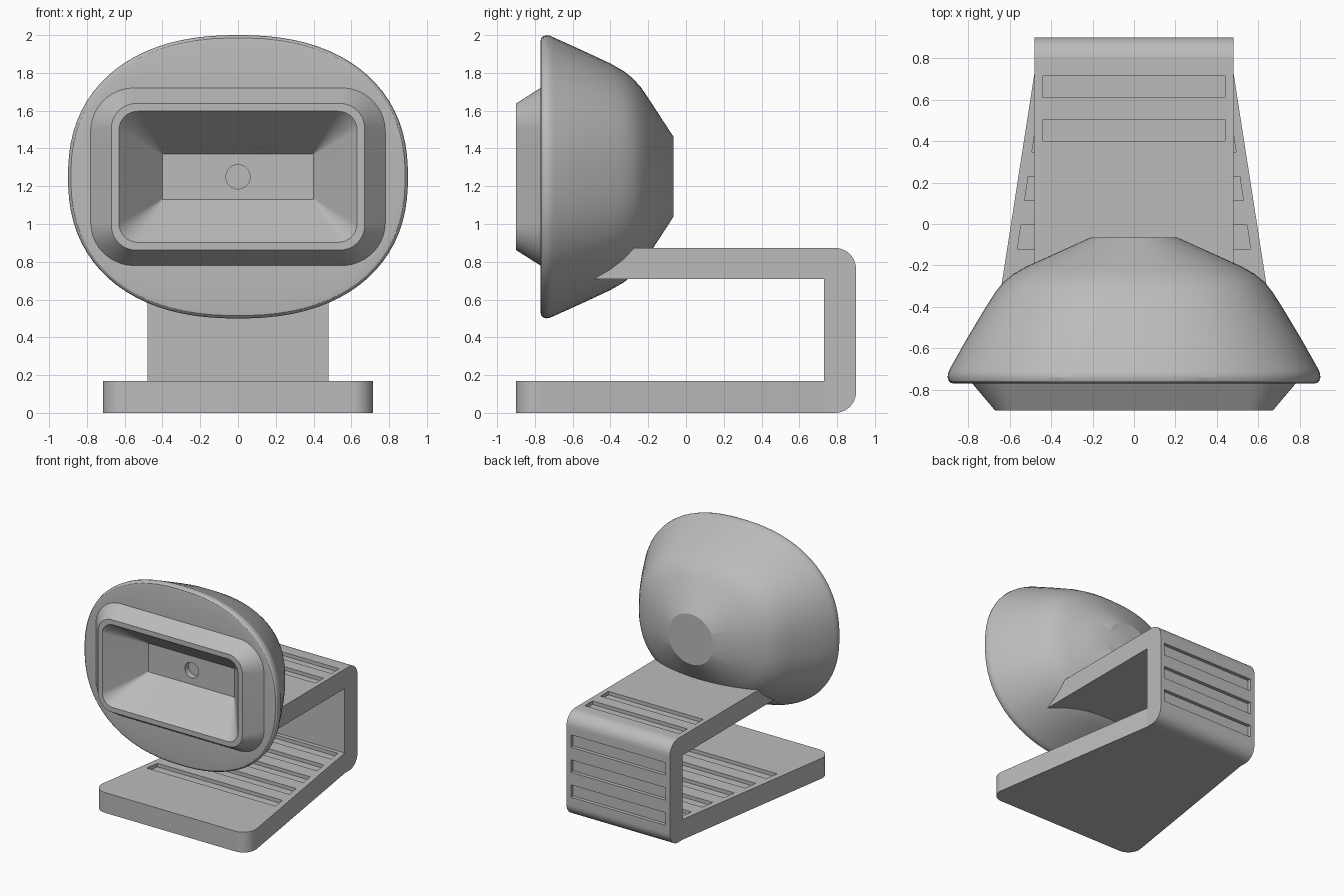
import bpy, bmesh
from math import sin, cos, pi, radians

if "Cube" in bpy.data.objects:
    bpy.data.objects.remove(bpy.data.objects["Cube"], do_unlink=True)

GREY = (0.5, 0.5, 0.5, 1)
mat = bpy.data.materials.new("plain grey")
mat.use_nodes = True
mat.diffuse_color = GREY
mat.node_tree.nodes["Principled BSDF"].inputs["Base Color"].default_value = GREY


def finish(name, bm):
    bmesh.ops.recalc_face_normals(bm, faces=bm.faces)
    mesh = bpy.data.meshes.new(name)
    bm.to_mesh(mesh)
    bm.free()
    mesh.materials.append(mat)
    obj = bpy.data.objects.new(name, mesh)
    bpy.context.collection.objects.link(obj)
    return obj


def smooth(obj, angle):
    bpy.ops.object.select_all(action='DESELECT')
    obj.select_set(True)
    bpy.context.view_layer.objects.active = obj
    bpy.ops.object.shade_smooth_by_angle(angle=radians(angle))


def prism(bm, points, offset):
    """Extrude a closed outline of 3D points by an offset vector."""
    face = bm.faces.new([bm.verts.new(p) for p in points])
    new = bmesh.ops.extrude_face_region(bm, geom=[face])["geom"]
    verts = [v for v in new if isinstance(v, bmesh.types.BMVert)]
    bmesh.ops.translate(bm, verts=verts, vec=offset)


def arc(cx, cy, r, start, end, n=10):
    return [(cx + r * cos(radians(start + (end - start) * i / n)),
             cy + r * sin(radians(start + (end - start) * i / n))) for i in range(n + 1)]


def carve(obj, cutter):
    mod = obj.modifiers.new("slots", 'BOOLEAN')
    mod.operation, mod.solver, mod.object = 'DIFFERENCE', 'EXACT', cutter
    bpy.context.view_layer.objects.active = obj
    bpy.ops.object.modifier_apply(modifier=mod.name)
    bpy.data.objects.remove(cutter, do_unlink=True)


# Head: one loft of rings running from the rear cap to the sensor hole
Q = 20          # points per quadrant
CZ = 1.25       # height of the head's axis


def oval(y, a, b, n):
    ring = []
    for k in range(4 * Q):
        t = (k + 0.5) / (4 * Q) * 2 * pi
        c, s = cos(t), sin(t)
        ring.append((a * abs(c) ** (2 / n) * (1 if c > 0 else -1), y,
                     CZ + b * abs(s) ** (2 / n) * (1 if s > 0 else -1)))
    return ring


def rounded_rect(y, a, b, r):
    ring = []
    for q, (sx, sz) in enumerate([(1, 1), (-1, 1), (-1, -1), (1, -1)]):
        for x, z in arc(sx * (a - r), sz * (b - r), r, q * 90, q * 90 + 90, Q - 1):
            ring.append((x, y, CZ + z))
    return ring


rings = [
    # domed rear shell
    oval(-0.065, 0.21, 0.21, 2.0),
    oval(-0.14, 0.375, 0.325, 2.15),
    oval(-0.205, 0.52, 0.425, 2.3),
    oval(-0.24, 0.58, 0.475, 2.35),
    oval(-0.28, 0.63, 0.52, 2.4),
    oval(-0.33, 0.67, 0.56, 2.4),
    oval(-0.40, 0.715, 0.6, 2.4),
    oval(-0.55, 0.805, 0.67, 2.35),
    # rolled rim
    oval(-0.70, 0.89, 0.738, 2.3),
    oval(-0.72, 0.898, 0.747, 2.3),
    oval(-0.74, 0.9, 0.75, 2.3),
    oval(-0.757, 0.895, 0.745, 2.3),
    oval(-0.767, 0.885, 0.735, 2.3),
    oval(-0.77, 0.868, 0.718, 2.3),
    # raised bezel, flat lip and funnel
    rounded_rect(-0.77, 0.78, 0.47, 0.23),
    rounded_rect(-0.9, 0.67, 0.388, 0.13),
    rounded_rect(-0.9, 0.63, 0.347, 0.1),
    rounded_rect(-0.615, 0.4, 0.12, 0.004),
    # sensor hole in the funnel's back wall
    rounded_rect(-0.615, 0.064, 0.064, 0.064),
    rounded_rect(-0.565, 0.064, 0.064, 0.064),
]
bm = bmesh.new()
loops = [[bm.verts.new(p) for p in ring] for ring in rings]
for r0, r1 in zip(loops, loops[1:]):
    for i in range(4 * Q):
        j = (i + 1) % (4 * Q)
        bm.faces.new((r0[i], r0[j], r1[j], r1[i]))
bm.faces.new(loops[0])
bm.faces.new(loops[-1])
bmesh.ops.remove_doubles(bm, verts=bm.verts, dist=0.00001)
smooth(finish("head", bm), 25)

# Base plate: tapered plan with rounded front corners
HALF, BACK, THICK, SLOT = 0.48, 0.73, 0.17, 0.03


def base_half(y):
    return HALF + (BACK - y) * 0.15


side = arc(0.605, -0.79, 0.11, -90, 8)
outline = side + [(HALF, BACK), (-HALF, BACK)] + [(-x, y) for x, y in reversed(side)]
bm = bmesh.new()
prism(bm, [(x, y, 0) for x, y in outline], (0, 0, THICK))
base = finish("base_plate", bm)

bm = bmesh.new()
for i in range(5):
    y0 = -0.355 + i * 0.234
    y1 = y0 + 0.115
    w0, w1 = base_half(y0) - 0.045, base_half(y1) - 0.045
    z = THICK - SLOT
    prism(bm, [(-w0, y0, z), (w0, y0, z), (w1, y1, z), (-w1, y1, z)], (0, 0, 0.1))
carve(base, finish("base_slot_cutter", bm))
smooth(base, 25)

# Bracket: upright and top arm with rounded rear corners
TOP, REAR, R = 0.873, 0.9, 0.11
profile = ([(BACK, 0)] + arc(REAR - R, R, R, -90, 0) + arc(REAR - R, TOP - R, R, 0, 90)
           + [(-0.5, TOP), (-0.5, 0.71), (BACK, 0.71)])
bm = bmesh.new()
prism(bm, [(-HALF, y, z) for y, z in profile], (2 * HALF, 0, 0))
bracket = finish("bracket", bm)


def slot(bm, y0, y1, z0, z1):
    w = 0.44
    prism(bm, [(-w, y0, z0), (-w, y1, z0), (-w, y1, z1), (-w, y0, z1)], (2 * w, 0, 0))


bm = bmesh.new()
for y in (0.4, 0.61):
    slot(bm, y, y + 0.105, TOP - SLOT, TOP + 0.1)
for z in (0.175, 0.385, 0.595):
    slot(bm, REAR - SLOT, REAR + 0.1, z, z + 0.105)
carve(bracket, finish("bracket_slot_cutter", bm))
smooth(bracket, 25)
